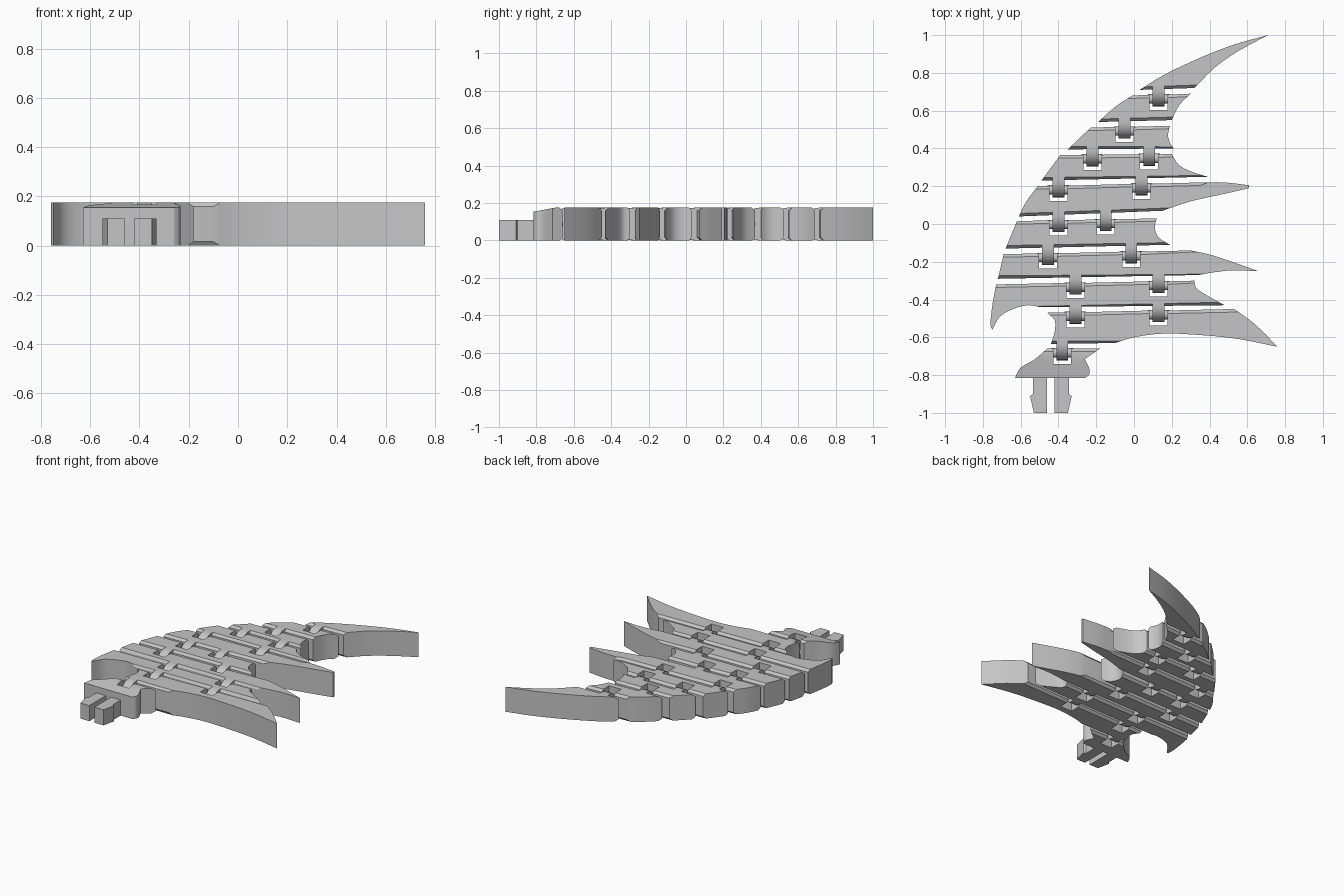
import bpy
import bmesh
from math import sin, cos, pi
from mathutils import Vector

HEIGHT = 0.175
CHAMFER = 0.016
NOTCH_HALF = 0.047
NOTCH_DEPTH = 0.08
TAB_HALF = 0.031
UNIT = 0.01          # outlines are written in hundredths

if "Cube" in bpy.data.objects:
    bpy.data.objects.remove(bpy.data.objects["Cube"], do_unlink=True)

grey = bpy.data.materials.new("plain grey")
grey.use_nodes = True
grey.diffuse_color = (0.56, 0.56, 0.56, 1)
grey.node_tree.nodes["Principled BSDF"].inputs["Base Color"].default_value = grey.diffuse_color

parts = []


def finish(name, bm):
    """Turn a bmesh into a coloured object."""
    bmesh.ops.recalc_face_normals(bm, faces=bm.faces)
    mesh = bpy.data.meshes.new(name)
    bm.to_mesh(mesh)
    bm.free()
    mesh.materials.append(grey)
    part = bpy.data.objects.new(name, mesh)
    bpy.context.collection.objects.link(part)
    parts.append(part)
    return part


def loft(rings):
    """Capped solid through rings with equal point counts."""
    bm = bmesh.new()
    loops = [[bm.verts.new(p) for p in ring] for ring in rings]
    count = len(loops[0])
    for low, high in zip(loops, loops[1:]):
        for i in range(count):
            j = (i + 1) % count
            bm.faces.new((low[i], low[j], high[j], high[i]))
    bm.faces.new(loops[0][::-1])
    bm.faces.new(loops[-1])
    return bm


def smooth_run(points, steps=3):
    """Catmull-Rom curve through a few points."""
    pts = [Vector(p) * UNIT for p in points]
    ends = [2 * pts[0] - pts[1]] + pts + [2 * pts[-1] - pts[-2]]
    curve = []
    for a, b, c, d in zip(ends, ends[1:], ends[2:], ends[3:]):
        for k in range(steps):
            t = k / steps
            curve.append(0.5 * (2 * b + (c - a) * t + (2 * a - 5 * b + 4 * c - d) * t ** 2
                                + (3 * b - a - 3 * c + d) * t ** 3))
    return curve + [pts[-1]]


def side(runs):
    """Join smooth runs that meet at sharp tips."""
    result = []
    for run in runs:
        curve = smooth_run(run)
        result += curve[1:] if result and (result[-1] - curve[0]).length < 1e-5 else curve
    return result


def chamfered(points, joint):
    """Pull the ends of joint edges inward along the neighbouring side."""
    ring = []
    count = len(points)
    for i, p in enumerate(points):
        if joint[i] or joint[i - 1]:
            step = points[i - 1 if joint[i] else (i + 1) % count] - p
            if abs(step.y) < 0.15 * abs(step.x):
                inward = 1 if sum(q.y for q in points) / count > p.y else -1
                p = p + Vector((0, CHAMFER * inward))
            else:
                p = p + step * min(CHAMFER / abs(step.y), 0.9)
        ring.append(p)
    return ring


def knuckle(name, x, y):
    """Rounded tab reaching into a notch, with its cross pin."""
    profile = [(0.06, 0), (0.06, HEIGHT)]
    r = HEIGHT / 2
    for k in range(13):
        a = pi / 2 - pi * k / 12
        profile.append((0.0255 - r * cos(a), r + r * sin(a)))
    finish(name + "_tab", loft([[(x + s * TAB_HALF, y + py, pz) for py, pz in profile]
                                for s in (-1, 1)]))
    reach = NOTCH_HALF + 0.01
    pin = [(0.025 * cos(pi * k / 8), 0.025 * sin(pi * k / 8)) for k in range(16)]
    finish(name + "_pin", loft([[(x + s * reach, y - 0.022 + py, r + pz) for py, pz in pin]
                                for s in (-1, 1)]))


def plate(name, left, right, hinges=(), lower_joint=True):
    """One wing plate: sides run back to front, notches cut in the back edge."""
    left, right = side(left), side(right)
    start, end = left[0], right[0]
    outline = [(p, False) for p in left[:-1]] + [(left[-1], lower_joint)]
    outline += [(p, False) for p in right[:0:-1]]
    if (start - end).length > 1e-4:
        outline.append((end, True))
    for i, hx in enumerate(sorted(hinges, reverse=True)):
        x = hx * UNIT
        y = start.lerp(end, (x - start.x) / (end.x - start.x)).y
        deep = y - NOTCH_DEPTH
        outline += [(Vector((x + NOTCH_HALF, y)), False), (Vector((x + NOTCH_HALF, deep)), False),
                    (Vector((x - NOTCH_HALF, deep)), False), (Vector((x - NOTCH_HALF, y)), True)]
        knuckle(f"{name}_hinge_{i + 1}", x, y)
    points = [p for p, _ in outline]
    inner = chamfered(points, [j for _, j in outline])
    levels = ((inner, 0), (points, CHAMFER), (points, HEIGHT - CHAMFER), (inner, HEIGHT))
    return finish(name, loft([[(p.x, p.y, z) for p in ring] for ring, z in levels]))


# Wing plates, from the tip to the root
plate("tip_plate",
      left=[[(71, 100), (53, 95), (35, 88), (16, 79), (3, 71)]],
      right=[[(71, 100), (56, 92), (43, 83), (32, 72)]])
plate("second_plate",
      left=[[(-1, 68), (-10, 62), (-19, 54)]],
      right=[[(30, 69), (24, 63), (20, 55)]], hinges=[13])
plate("third_plate",
      left=[[(-23, 51), (-35, 39.5)]],
      right=[[(19, 52), (18, 47), (19, 43), (21, 40)]], hinges=[-5])
plate("fourth_plate",
      left=[[(-39, 36.5), (-49, 23)]],
      right=[[(20, 37), (24, 31), (31, 27.5), (39, 25)]], hinges=[-22, 8])
plate("upper_spike_plate",
      left=[[(-51, 20), (-57, 12), (-61, 4)]],
      right=[[(35, 22), (48, 22), (61, 20.5)],
             [(61, 19), (48, 16), (30, 12), (15, 7)]], hinges=[-40, 4])
plate("middle_plate",
      left=[[(-62, 1.5), (-68, -13)]],
      right=[[(12, 3), (11, -2), (13, -7), (19, -11)]], hinges=[-40, -15])
plate("lower_spike_plate",
      left=[[(-69, -16), (-72, -29)]],
      right=[[(30, -14), (43, -17), (66, -25)],
             [(66, -25), (53, -24.5), (43, -25.5), (34, -27)]], hinges=[-45.5, -1.5])
plate("horn_plate",
      left=[[(-73, -32), (-75, -43), (-76, -53), (-75, -56)],
            [(-75, -56), (-71, -49), (-64, -45), (-56, -43), (-50, -44)]],
      right=[[(32, -30), (33, -34), (39, -38), (48, -43)]], hinges=[-31, 13])
plate("tail_plate",
      left=[[(-46, -47), (-42, -51), (-42, -57), (-44, -63.5)]],
      right=[[(53, -45), (64, -53), (76, -65)],
             [(76, -65), (56, -61), (38, -59), (16, -58), (0, -60), (-10, -63)]],
      hinges=[-31, 13])
root = plate("root_plate",
             left=[[(-46, -66), (-53, -72), (-60, -76), (-63, -81.5)]],
             right=[[(-18, -66), (-26, -71.5)],
                    [(-26, -71.5), (-23.5, -77), (-24, -80), (-26, -81.5)]],
             hinges=[-38], lower_joint=False)

# Slope the top of the root plate down to the front
bm = bmesh.new()
bm.from_mesh(root.data)
bmesh.ops.bisect_plane(bm, geom=bm.verts[:] + bm.edges[:] + bm.faces[:],
                       plane_co=(0, -0.7, 0), plane_no=(0, 1, 0))
for v in bm.verts:
    if v.co.z > HEIGHT / 2 and v.co.y < -0.7:
        v.co.z -= 0.18 * (-0.7 - v.co.y)
bm.to_mesh(root.data)
bm.free()

# Snap-in prongs, mirrored about the root
prong = [(2, -80), (9.5, -80), (9.5, -90), (11, -91), (9, -100), (2, -100)]
for name, s in (("left_prong", 1), ("right_prong", -1)):
    finish(name, loft([[((-44 + s * x) * UNIT, y * UNIT, z) for x, y in prong]
                       for z in (0, 0.11)]))

# Smooth the curved sides, keep the edges crisp
bpy.ops.object.select_all(action='DESELECT')
for part in parts:
    part.select_set(True)
bpy.context.view_layer.objects.active = parts[0]
bpy.ops.object.shade_smooth_by_angle(angle=pi / 7)
